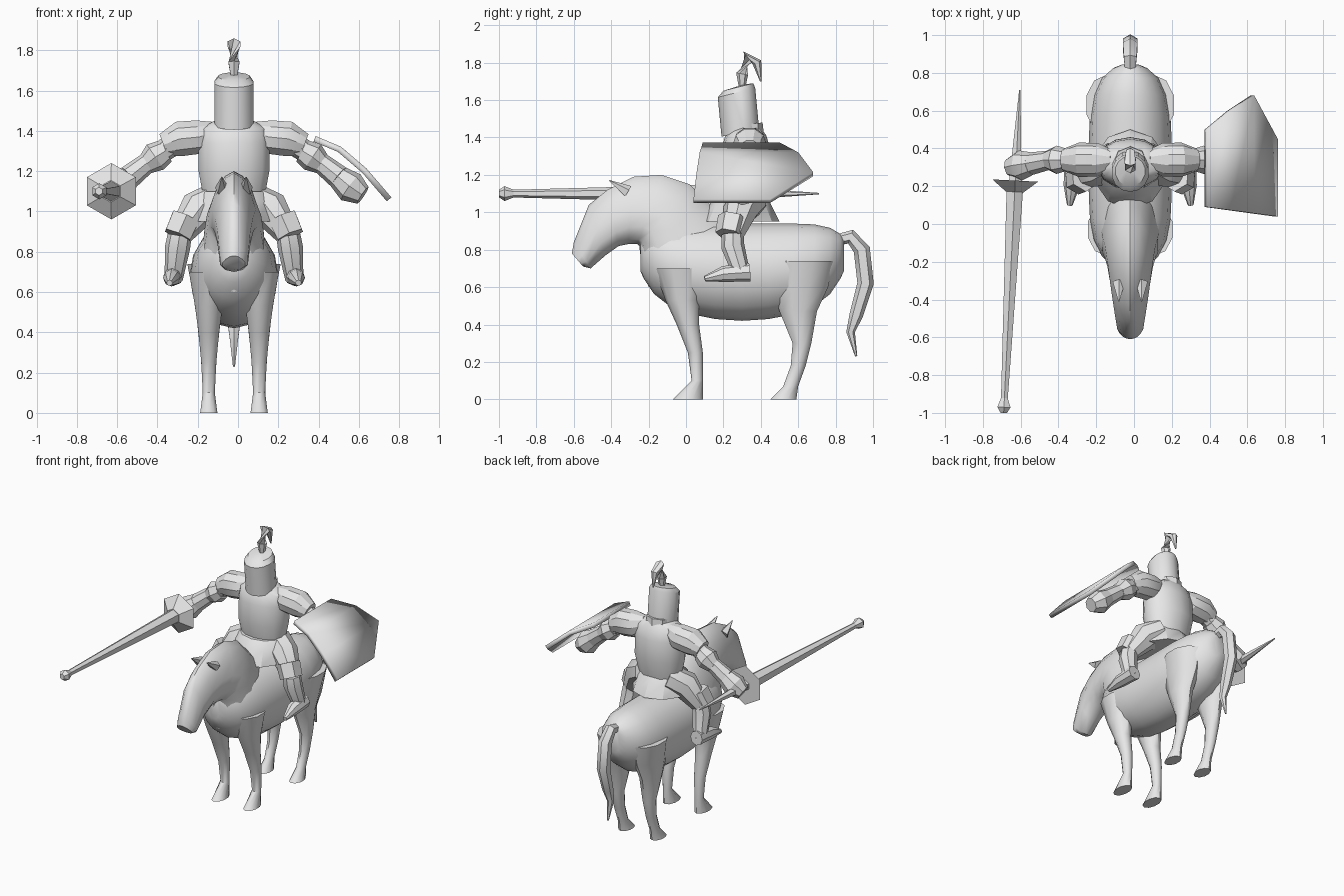
import bpy, bmesh, math
from mathutils import Vector

cube = bpy.data.objects.get("Cube")
if cube:
    bpy.data.objects.remove(cube)

COLOUR = (0.8, 0.8, 0.8, 1)
grey = bpy.data.materials.new("plain grey")
grey.use_nodes = True
grey.diffuse_color = COLOUR
grey.node_tree.nodes["Principled BSDF"].inputs["Base Color"].default_value = COLOUR

CENTRE = -0.02  # middle plane of horse and rider
SIDES = {"left": 1, "right": -1}


def finish(name, bm, angle):
    bmesh.ops.recalc_face_normals(bm, faces=bm.faces)
    mesh = bpy.data.meshes.new(name)
    bm.to_mesh(mesh)
    bm.free()
    mesh.materials.append(grey)
    obj = bpy.data.objects.new(name, mesh)
    bpy.context.collection.objects.link(obj)
    bpy.ops.object.select_all(action="DESELECT")
    obj.select_set(True)
    bpy.context.view_layer.objects.active = obj
    bpy.ops.object.shade_smooth_by_angle(angle=math.radians(angle))
    return obj


def loft(name, rings, sides=12, taper=0.0, angle=40):
    """Skin rings of (centre, up axis, side axis); taper narrows the upper half."""
    bm = bmesh.new()
    loops = []
    for centre, up, across in rings:
        loop = []
        for i in range(sides):
            turn = math.tau * i / sides
            width = math.sin(turn) * (1 - taper * math.cos(turn))
            loop.append(bm.verts.new(Vector(centre) + Vector(up) * math.cos(turn) + Vector(across) * width))
        loops.append(loop)
    for lower, upper in zip(loops, loops[1:]):
        for i in range(sides):
            bm.faces.new((lower[i - 1], lower[i], upper[i], upper[i - 1]))
    bm.faces.new(loops[0])
    bm.faces.new(loops[-1])
    return finish(name, bm, angle)


def side_ring(top, bottom, width):
    """Ring spanning two (y, z) points of a side outline."""
    top, bottom = Vector((CENTRE, *top)), Vector((CENTRE, *bottom))
    return (top + bottom) / 2, (top - bottom) / 2, (width, 0, 0)


def level_ring(x, y, z, depth, width, lean=0):
    return (CENTRE + x, y, z), (0, depth, lean), (width, 0, 0)


def tube(name, path, start, end, bulge=0, side=1, sides=8, angle=40):
    """Limb along a path, its radius running from start to end with a bulge between."""
    points = [Vector((CENTRE + side * x, y, z)) for x, y, z in path]
    last = len(points) - 1
    rings = []
    for i, point in enumerate(points):
        along = (points[min(i + 1, last)] - points[max(i - 1, 0)]).normalized()
        reference = Vector((0, 1, 0)) if abs(along.y) < 0.8 else Vector((0, 0, 1))
        up = (reference - along * reference.dot(along)).normalized()
        t = i / last
        radius = start + (end - start) * t + bulge * math.sin(math.pi * t)
        rings.append((point, up * radius, along.cross(up) * radius))
    return loft(name, rings, sides, 0, angle)


# Horse barrel, from chest to rump
barrel = []
STEPS = 12
for i in range(STEPS + 1):
    u = -0.99 * math.cos(math.pi * i / STEPS)
    y = 0.3 + 0.55 * u
    top = 0.94 - 0.08 * u ** 8
    bottom = 0.42 + 0.14 * u ** 2 + 0.14 * u ** 8
    barrel.append(side_ring((y, top), (y, bottom), 0.22 * math.sqrt(1 - u ** 4)))
loft("horse_body", barrel, 16)

# Neck and head in one sweep, narrowing evenly towards the muzzle
crest = [(.22, .96), (.1, 1.07), (.02, 1.15), (-.13, 1.2), (-.28, 1.19), (-.42, 1.12), (-.52, 1.04), (-.6, .84), (-.61, .78)]
throat = [(-.2, .6), (-.24, .74), (-.25, .82), (-.26, .83), (-.31, .83), (-.36, .82), (-.43, .77), (-.51, .7), (-.55, .71)]
head = [side_ring(top, bottom, 0.16 - 0.013 * i) for i, (top, bottom) in enumerate(zip(crest, throat))]
loft("horse_neck_and_head", head, 12, 0.3, 50)

# Tail
tail = [(.8, .85), (.88, .87), (.94, .8), (.96, .62), (.91, .45), (.88, .36), (.91, .23)]
tube("horse_tail", [(0, y, z) for y, z in tail], 0.03, 0.006, 0.026, sides=6)

# Horse legs as (y, z, half depth), each thinner towards the hoof
front_leg = [(-.03, .7, .14), (-.02, .53, .09), (.01, .4, .06), (.05, .25, .04), (.06, .1, .03), (.01, 0, .08)]
hind_leg = [(.63, .74, .16), (.61, .6, .15), (.6, .47, .1), (.62, .3, .05), (.6, .18, .04), (.56, .07, .04), (.52, 0, .07)]
for word, side in SIDES.items():
    for place, rows in (("front", front_leg), ("hind", hind_leg)):
        rings = []
        for y, z, depth in rows:
            width = max(0.03 + 0.15 * z * z, 0.045 - z / 2)
            rings.append(level_ring(side * 0.125, y, z, depth, width))
        loft(f"{word}_{place}_horse_leg", rings, 10)
    tube(word + "_horse_ear", [(.06, -.31, 1.11), (.06, -.41, 1.17)], 0.035, 0.003, side=side, sides=5)

# Rider's limbs, the same on both sides
for word, side in SIDES.items():
    tube(word + "_thigh", [(.08, .35, 1.06), (.18, .29, 1.01), (.27, .25, .88)], 0.09, 0.06, 0.02, side)
    tube(word + "_knee_guard", [(.24, .25, .97), (.28, .23, .88)], 0.08, 0.075, 0, side, 6, 25)
    tube(word + "_shin", [(.27, .25, .88), (.28, .25, .82), (.3, .3, .66)], 0.06, 0.045, 0.01, side, 8, 30)
    tube(word + "_foot", [(.3, .34, .68), (.31, .2, .67), (.32, .1, .645)], 0.05, 0.015, 0.01, side, 8, 30)
    shoulder, elbow, wrist, fist = (.28, .34, 1.35), (.42, .34, 1.25), (.52, .32, 1.17), (.64, .3, 1.08)
    tube(word + "_shoulder_plate", [(.09, .34, 1.4), (.17, .34, 1.37), (.27, .34, 1.36), (.35, .34, 1.33)], 0.05, 0.06, 0.04, side, 10, 30)
    tube(word + "_upper_arm", [shoulder, elbow], 0.06, 0.05, 0, side)
    tube(word + "_elbow_guard", [(.34, .34, 1.3), (.39, .34, 1.27), (.44, .34, 1.23)], 0.06, 0.05, 0.02, side, 8, 25)
    tube(word + "_forearm", [elbow, wrist], 0.05, 0.06, 0, side)
    tube(word + "_gauntlet", [wrist, (.58, .31, 1.12), fist], 0.06, 0.05, 0.025, side, 8, 30)

# Breastplate and flared skirt as (height, half depth, half width)
torso = [(1.04, .1, .15), (1.2, .14, .18), (1.34, .13, .18), (1.41, .11, .17), (1.45, .08, .1)]
loft("breastplate", [level_ring(0, 0.32, *row) for row in torso], 14)
skirt = [(1.1, .11, .15), (1.05, .16, .18), (.95, .21, .2)]
loft("armour_skirt", [level_ring(0, 0.29, *row) for row in skirt], 10, 0, 30)

# Great helm leaning forward on the neck
tube("neck", [(0, .33, 1.38), (0, .32, 1.47)], 0.09, 0.09)
helm = [(.29, 1.43, .1, .1), (.27, 1.64, .1, .1), (.28, 1.67, .08, .08), (.3, 1.68, .02, .02)]
loft("helm", [level_ring(0, *row, lean=row[-1] / 4) for row in helm], 14, 0, 35)

# Curled plume
plume = [(.3, 1.67), (.3, 1.74), (.33, 1.83), (.38, 1.8), (.4, 1.7)]
tube("plume", [(0, y, z) for y, z in plume], 0.018, 0.004, 0.025, sides=6, angle=30)


# Lance: knobbed shaft, hexagonal hand guard, tapering butt
def lance_part(name, stations, start, end, bulge=0):
    path = [(0.62 - 0.05 * y, y, 1.1) for y in stations]
    tube(name, path, start, end, bulge, SIDES["right"], 6, 25)


lance_part("lance_shaft", (-0.95, 0.17), 0.02, 0.05)
lance_part("lance_knob", (-1, -0.97, -0.92), 0.02, 0.02, 0.02)
lance_part("lance_guard", (0.17, 0.23), 0.055, 0.14)
lance_part("lance_butt", (0.2, 0.71), 0.04, 0.004)

# Curved shield as a strip of panels with a pointed rear edge
bm = bmesh.new()
columns = []
for i, rear in enumerate((0.5, 0.6, 0.68, 0.45)):
    t = i / 3
    x, z = 0.38 + 0.37 * t, 1.36 - 0.3 * t ** 1.6
    columns.append([bm.verts.new((x, y, z)) for y in (0.09 - 0.05 * t, rear)])
for (a, b), (c, d) in zip(columns, columns[1:]):
    bm.faces.new((a, c, d, b))
shield = finish("shield", bm, 30)
thickness = shield.modifiers.new("thickness", "SOLIDIFY")
thickness.thickness = 0.03
thickness.offset = 0
